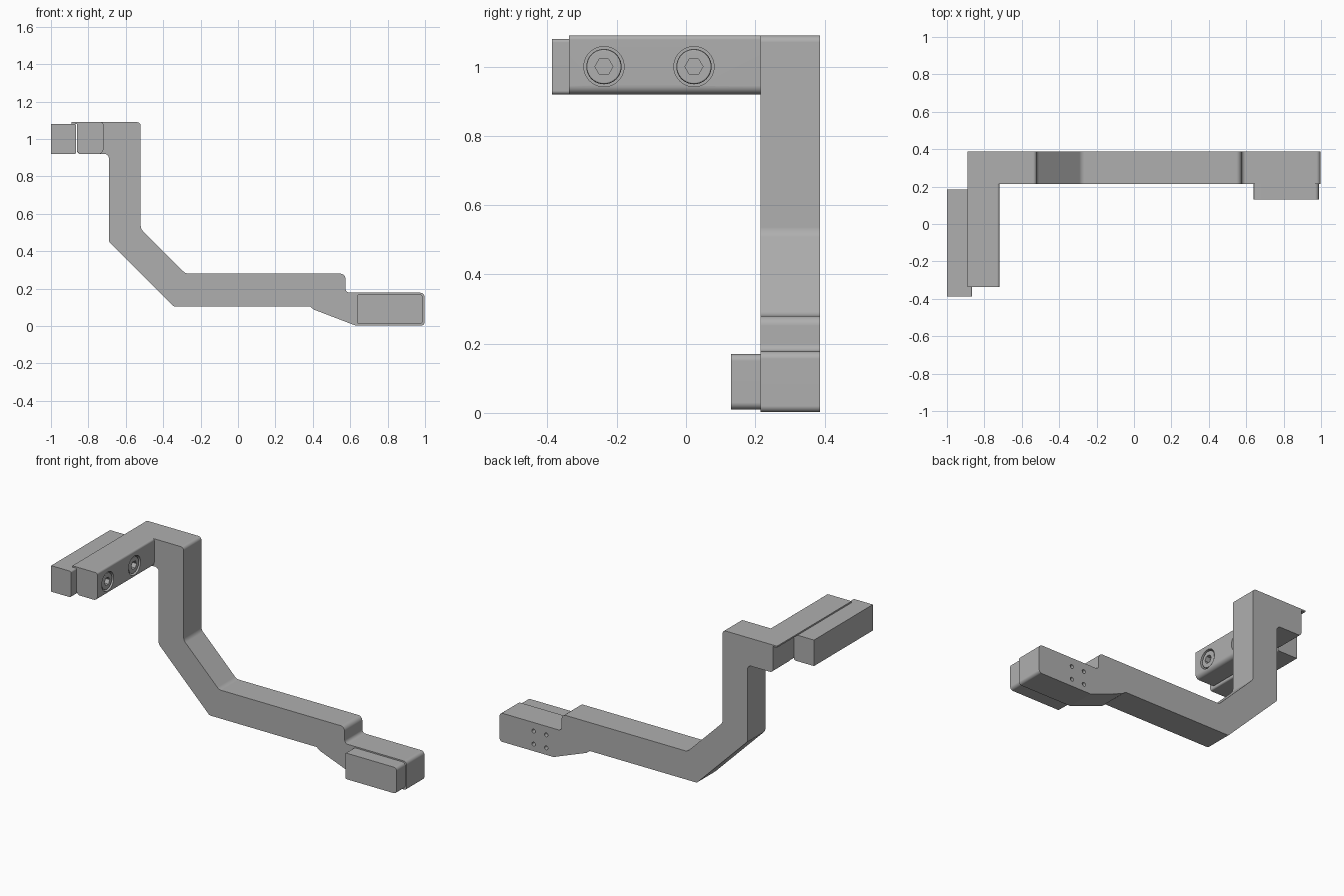
import bpy, bmesh, math
from mathutils import Vector, Matrix

cube = bpy.data.objects.get("Cube")
if cube:
    bpy.data.objects.remove(cube, do_unlink=True)

GREY = (0.43, 0.43, 0.43, 1.0)
metal = bpy.data.materials.new("plain grey")
metal.use_nodes = True
metal.diffuse_color = GREY
metal.node_tree.nodes["Principled BSDF"].inputs["Base Color"].default_value = GREY


def fillet(points, steps=6):
    """Round each (x, z, radius) corner of a closed profile."""
    out = []
    for i, (x, z, r) in enumerate(points):
        p = Vector((x, z))
        if r == 0:
            out.append(p)
            continue
        a = (Vector(points[i - 1][:2]) - p).normalized()
        b = (Vector(points[(i + 1) % len(points)][:2]) - p).normalized()
        half = a.angle(b) / 2
        centre = p + (a + b).normalized() * (r / math.sin(half))
        start = p + a * (r / math.tan(half)) - centre
        end = p + b * (r / math.tan(half)) - centre
        sweep = start.angle_signed(end)
        for k in range(steps + 1):
            t = -sweep * k / steps
            c, s = math.cos(t), math.sin(t)
            out.append(centre + Vector((start.x * c - start.y * s,
                                        start.x * s + start.y * c)))
    return out


def finish(name, bm):
    bmesh.ops.recalc_face_normals(bm, faces=bm.faces)
    mesh = bpy.data.meshes.new(name)
    bm.to_mesh(mesh)
    bm.free()
    obj = bpy.data.objects.new(name, mesh)
    bpy.context.collection.objects.link(obj)
    mesh.materials.append(metal)
    return obj


def prism(name, points, y0, y1):
    """Extrude an xz profile from y0 to y1."""
    bm = bmesh.new()
    face = bm.faces.new([bm.verts.new((p.x, y0, p.y)) for p in fillet(points)])
    ext = bmesh.ops.extrude_face_region(bm, geom=[face])
    verts = [v for v in ext["geom"] if isinstance(v, bmesh.types.BMVert)]
    bmesh.ops.translate(bm, verts=verts, vec=(0, y1 - y0, 0))
    return finish(name, bm)


def cylinder(name, centre, radius, depth, axis, sides=32, chamfer=0):
    bm = bmesh.new()
    rot = Matrix.Rotation(math.pi / 2, 4, "Y" if axis == "x" else "X")
    bmesh.ops.create_cone(bm, cap_ends=True, segments=sides, radius1=radius,
                          radius2=radius, depth=depth,
                          matrix=Matrix.Translation(centre) @ rot)
    if chamfer:
        rim = [e for e in bm.edges if all(v.co.x > centre[0] for v in e.verts)]
        bmesh.ops.bevel(bm, geom=rim, offset=chamfer, segments=2,
                        affect="EDGES", profile=0.5)
    return finish(name, bm)


def activate(obj):
    bpy.ops.object.select_all(action="DESELECT")
    obj.select_set(True)
    bpy.context.view_layer.objects.active = obj


def cut(obj, cutters):
    for c in cutters:
        activate(obj)
        mod = obj.modifiers.new("cut", "BOOLEAN")
        mod.operation = "DIFFERENCE"
        mod.solver = "EXACT"
        mod.object = c
        bpy.ops.object.modifier_apply(modifier=mod.name)
        bpy.data.objects.remove(c, do_unlink=True)


# Cranked frame with a thin lip at its upper end and a stepped foot
frame = prism("cranked_frame", [
    (-0.89, 1.09, 0), (-0.52, 1.09, 0.02), (-0.52, 0.52, 0.04),
    (-0.28, 0.28, 0.04), (0.575, 0.28, 0.028), (0.575, 0.178, 0.022),
    (0.997, 0.178, 0.022), (0.997, 0.002, 0.018), (0.63, 0.002, 0.03),
    (0.405, 0.088, 0), (0.385, 0.105, 0.01), (-0.345, 0.105, 0.02),
    (-0.69, 0.45, 0.03), (-0.69, 0.92, 0.025), (-0.862, 0.92, 0.02),
    (-0.862, 1.081, 0), (-0.89, 1.081, 0)], 0.215, 0.387)

# Four small screw holes in the back of the foot
cut(frame, [cylinder("hole_cutter", (x, 0.387, z), 0.012, 0.10, "y", 20)
            for x in (0.68, 0.765) for z in (0.045, 0.125)])

# Arm reaching forward, with the same lip over the clamp bar
arm = prism("upper_arm", [
    (-0.89, 1.09, 0), (-0.72, 1.09, 0.012), (-0.72, 0.92, 0.025),
    (-0.862, 0.92, 0.025), (-0.862, 1.081, 0), (-0.89, 1.081, 0)],
    -0.338, 0.215)

# Clamp bar beside the arm
bar = prism("clamp_bar", [
    (-1.0, 1.08, 0), (-0.865, 1.08, 0.01), (-0.865, 0.92, 0.01),
    (-1.0, 0.92, 0)], -0.387, 0.185)

# Pad on the front of the foot
pad = prism("foot_pad", [
    (0.64, 0.17, 0.006), (0.988, 0.17, 0.02), (0.988, 0.01, 0.02),
    (0.64, 0.01, 0.006)], 0.13, 0.215)

parts = [frame, arm, bar, pad]

# Counterbored socket bolts along the arm
for i, y in enumerate((-0.237, 0.023)):
    cut(arm, [cylinder("counterbore_cutter", (-0.72, y, 1.0), 0.058, 0.10, "x", 40)])
    bolt = cylinder(f"socket_bolt_{i + 1}", (-0.752, y, 1.0), 0.051, 0.056, "x", 40, 0.006)
    cut(bolt, [cylinder("hex_cutter", (-0.724, y, 1.0), 0.026, 0.06, "x", 6)])
    parts.append(bolt)

# Smooth the rounded corners and keep the flats flat
for obj in parts:
    activate(obj)
    bpy.ops.object.shade_smooth_by_angle(angle=math.radians(32))
    weighted = obj.modifiers.new("flat_normals", "WEIGHTED_NORMAL")
    weighted.keep_sharp = True
